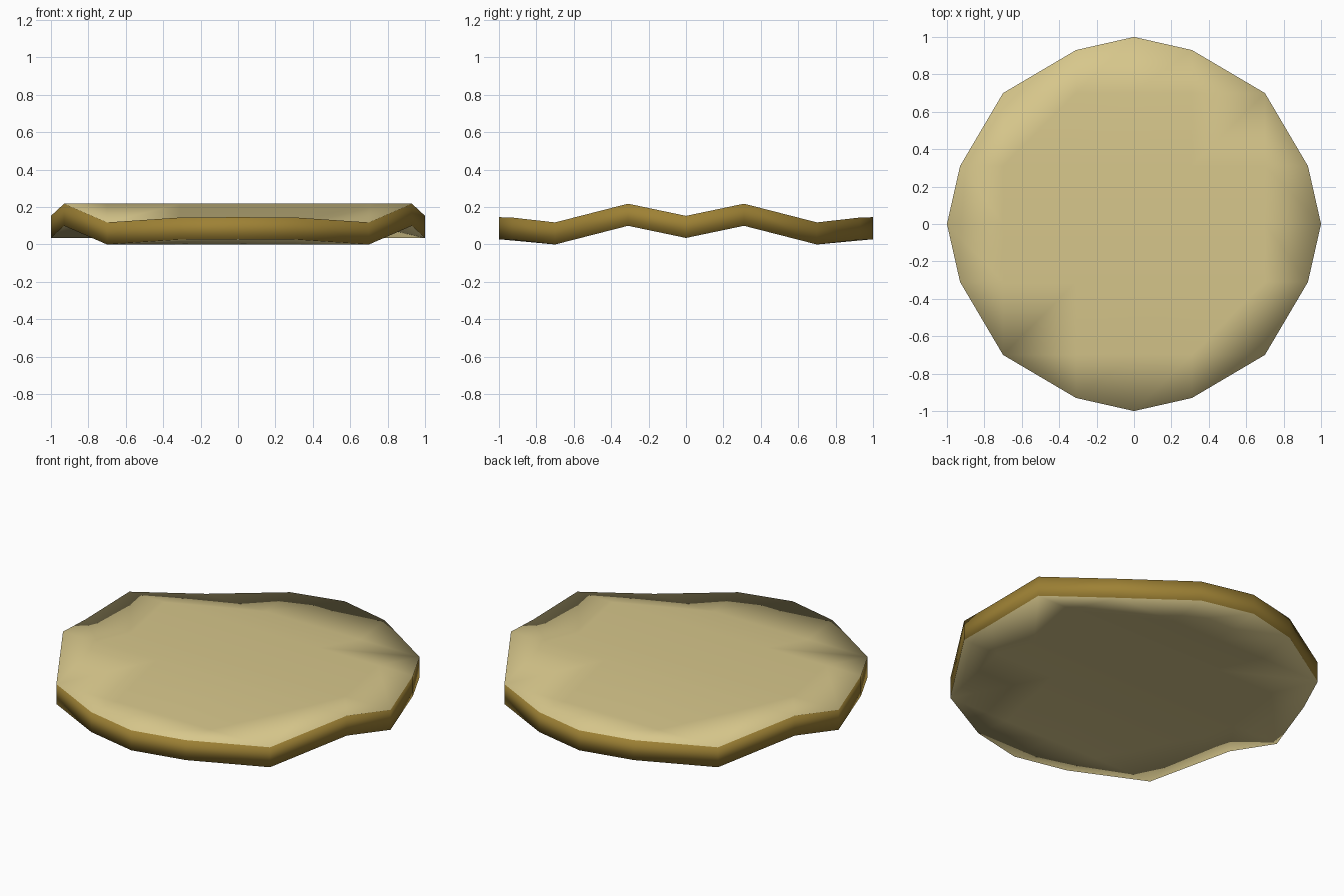
import bpy, bmesh

if "Cube" in bpy.data.objects:
    bpy.data.objects.remove(bpy.data.objects["Cube"])

GRID = [-0.70, -0.31, 0.0, 0.31, 0.70]          # grid lines of the disc
RIM = {0.0: 1.0, 0.31: 0.93, 0.70: 0.70}        # rim distance at each grid line
HEIGHT = [(0.0, 0.155), (0.31, 0.22), (0.70, 0.12), (0.93, 0.146), (1.0, 0.148)]
THICK = 0.118


def wave(y):
    """Height of the rippled top at a given depth."""
    y = abs(y)
    for (a, za), (b, zb) in zip(HEIGHT, HEIGHT[1:]):
        if y <= b + 1e-6:
            return za + (zb - za) * (y - a) / (b - a)
    return HEIGHT[-1][1]


def material(name, rgb):
    m = bpy.data.materials.new(name)
    m.diffuse_color = (*rgb, 1)
    m.use_nodes = True
    m.node_tree.nodes["Principled BSDF"].inputs["Base Color"].default_value = m.diffuse_color
    return m


bm = bmesh.new()
cache = {}


def vert(x, y):
    key = (round(x, 3) + 0.0, round(y, 3) + 0.0)
    if key not in cache:
        cache[key] = bm.verts.new((x, y, wave(y)))
    return cache[key]


def face(points):
    vs = list(dict.fromkeys(vert(*p) for p in points))
    bm.faces.new(vs)


# Square middle of the disc
spans = list(zip(GRID, GRID[1:]))
for x0, x1 in spans:
    for y0, y1 in spans:
        face([(x0, y0), (x1, y0), (x1, y1), (x0, y1)])

# Four rounded segments around the middle
turns = [lambda u, v: (u, v), lambda u, v: (-v, u),
         lambda u, v: (-u, -v), lambda u, v: (v, -u)]
for turn in turns:
    for a, b in spans:
        face([turn(a, 0.70), turn(b, 0.70),
              turn(b, RIM[abs(b)]), turn(a, RIM[abs(a)])])

# Thickness: copy downwards, then join with the crust edge
top = list(bm.faces)
boundary = [e for e in bm.edges if e.is_boundary]
low = {v: bm.verts.new((v.co.x, v.co.y, v.co.z - THICK)) for v in list(bm.verts)}
for f in top:
    bm.faces.new([low[v] for v in reversed(f.verts)])
for e in boundary:
    a, b = e.verts
    side = bm.faces.new([a, b, low[b], low[a]])
    side.material_index = 1
bmesh.ops.recalc_face_normals(bm, faces=bm.faces)
for f in bm.faces:
    f.smooth = True
zmin = min(v.co.z for v in bm.verts)
for v in bm.verts:
    v.co.z -= zmin

mesh = bpy.data.meshes.new("wavy_slice")
bm.to_mesh(mesh)
bm.free()
mesh.materials.append(material("pale_cream", (0.68, 0.57, 0.26)))
mesh.materials.append(material("golden_edge", (0.34, 0.22, 0.035)))
obj = bpy.data.objects.new("wavy_slice", mesh)
bpy.context.collection.objects.link(obj)
